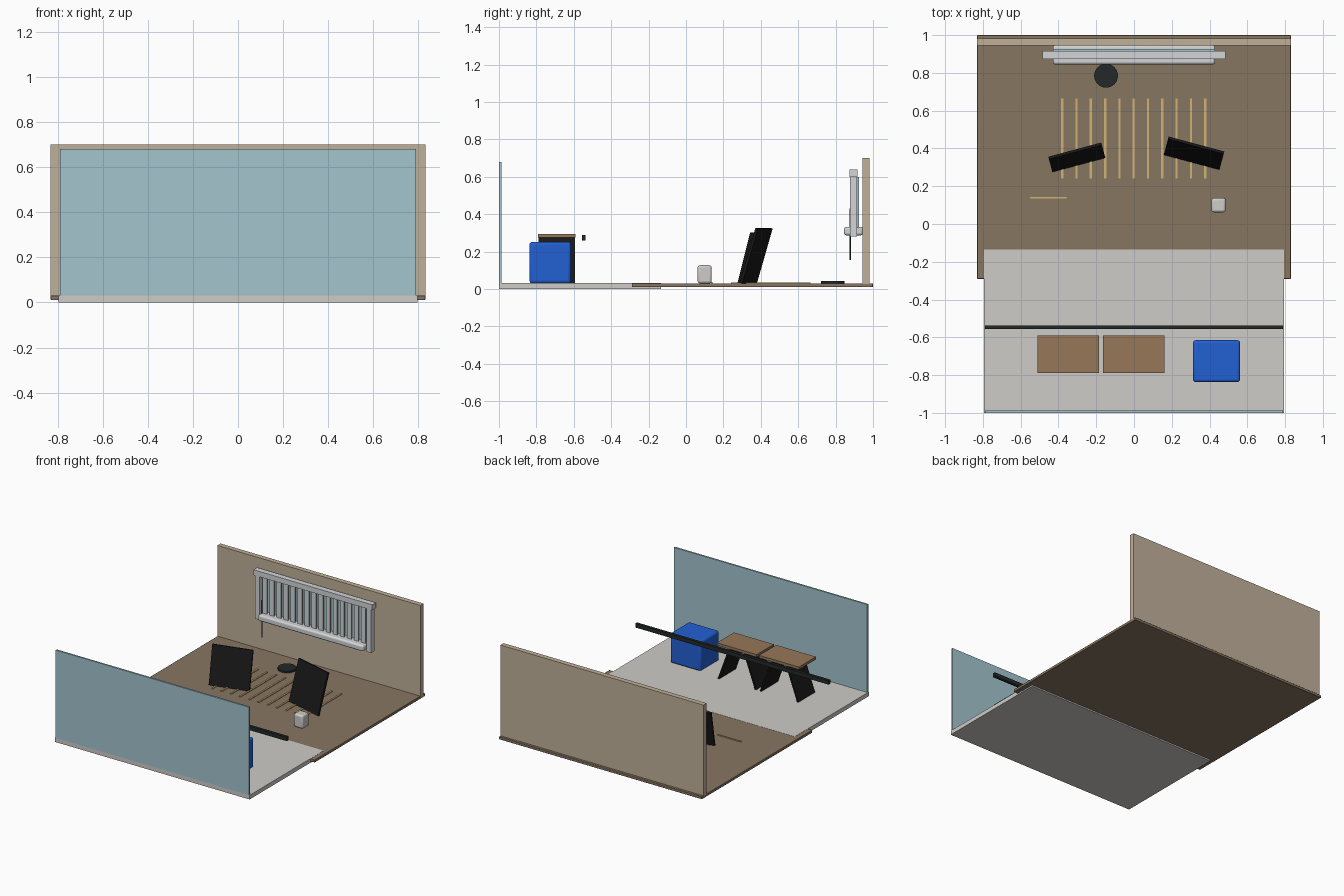
import bpy
import math
from mathutils import Matrix, Vector

if "Cube" in bpy.data.objects:
    bpy.data.objects.remove(bpy.data.objects["Cube"], do_unlink=True)


def material(name, r, g, b):
    """Flat colour given as sRGB bytes, stored as linear values."""
    lin = [((c / 255 + 0.055) / 1.055) ** 2.4 for c in (r, g, b)] + [1]
    m = bpy.data.materials.new(name)
    m.use_nodes = True
    m.diffuse_color = lin
    m.node_tree.nodes["Principled BSDF"].inputs["Base Color"].default_value = lin
    return m


BROWN = material("brown_floor", 135, 118, 97)
BEIGE = material("beige_wall", 192, 177, 154)
GREY = material("pale_grey", 205, 204, 200)
WHITE = material("cool_white", 211, 213, 214)
GLASS = material("pale_blue_glass", 163, 197, 206)
BLACK = material("black", 24, 24, 24)
CHARCOAL = material("charcoal", 36, 40, 40)
BLUE = material("bright_blue", 34, 96, 212)
WOOD = material("table_wood", 150, 119, 89)
GOLD = material("light_gold", 208, 178, 118)


def finish(name, mat, bevel=0, segments=3):
    ob = bpy.context.object
    ob.name = name
    ob.data.materials.append(mat)
    if bevel:
        mod = ob.modifiers.new("rounded_edges", "BEVEL")
        mod.width, mod.segments = bevel, segments
        bpy.ops.object.shade_smooth_by_angle()
    return ob


def box(name, mat, x, y, z, bevel=0, segments=3):
    """Axis-aligned box from its (low, high) range on each axis."""
    bpy.ops.mesh.primitive_cube_add(size=1)
    ob = bpy.context.object
    size = [b - a for a, b in (x, y, z)]
    mid = [(a + b) / 2 for a, b in (x, y, z)]
    ob.data.transform(Matrix.Diagonal(size + [1]))
    ob.location = mid
    return finish(name, mat, bevel, segments)


def slab(name, mat, centre, size, turn=0, lean=0, splay=0):
    """Thin panel turned about z, leaned back about its own x, splayed about y."""
    bpy.ops.mesh.primitive_cube_add(size=1)
    ob = bpy.context.object
    ob.data.transform(Matrix.Diagonal(list(size) + [1]))
    ob.matrix_world = (Matrix.Translation(Vector(centre))
                       @ Matrix.Rotation(turn, 4, "Z")
                       @ Matrix.Rotation(splay, 4, "Y")
                       @ Matrix.Rotation(-lean, 4, "X"))
    return finish(name, mat)


def cylinder(name, mat, centre, radius, depth, sides):
    bpy.ops.mesh.primitive_cylinder_add(vertices=sides, radius=radius, depth=depth,
                                        location=centre)
    finish(name, mat)
    bpy.ops.object.shade_smooth_by_angle()


# Floors and walls
box("rear_floor", BROWN, (-0.83, 0.83), (-0.29, 1), (0.01, 0.03), 0.003, 2)
box("front_floor", GREY, (-0.795, 0.795), (-1, -0.135), (0, 0.031))
box("rear_wall", BEIGE, (-0.83, 0.83), (0.945, 0.982), (0.012, 0.7))
box("front_glass", GLASS, (-0.79, 0.79), (-1, -0.987), (0.03, 0.68))
box("divider_bar", CHARCOAL, (-0.79, 0.79), (-0.557, -0.537), (0.26, 0.29))

# Two tables on splayed panel legs
for side, cx in (("right", -0.347), ("left", -0.002)):
    box(side + "_table_top", WOOD, (cx - 0.163, cx + 0.163), (-0.79, -0.59), (0.275, 0.295))
    for end, s in (("inner", 1), ("outer", -1)):
        slab(f"{side}_table_{end}_leg", BLACK, (cx + s * 0.107, -0.69, 0.153),
             (0.012, 0.195, 0.262), splay=-s * math.atan2(0.09, 0.245))

# Blue storage cube and small pale stool
box("storage_cube", BLUE, (0.312, 0.562), (-0.837, -0.615), (0.03, 0.252), 0.015)
box("small_stool", GREY, (0.41, 0.485), (0.062, 0.137), (0.03, 0.127), 0.012)

# Leaning boards
slab("right_board", BLACK, (-0.303, 0.353, 0.165), (0.29, 0.014, 0.282),
     turn=math.radians(15), lean=math.radians(14.5))
slab("left_board", BLACK, (0.318, 0.375, 0.178), (0.305, 0.014, 0.306),
     turn=math.radians(-15), lean=math.radians(16.5))

# Floor strips and disc
for i in range(11):
    x = -0.38 + i * 0.0757
    box(f"floor_strip_{i + 1}", GOLD, (x - 0.006, x + 0.006), (0.24, 0.665), (0.029, 0.036))
box("loose_strip", GOLD, (-0.55, -0.358), (0.136, 0.142), (0.029, 0.037))
cylinder("floor_disc", CHARCOAL, (-0.148, 0.785, 0.036), 0.063, 0.013, 32)

# Window: frame, sill, pane, vertical slats and control rod
for side, s in (("right", -1), ("left", 1)):
    box(side + "_window_stile", WHITE, sorted((s * 0.437, s * 0.475)), (0.876, 0.914), (0.28, 0.61))
box("window_head", WHITE, (-0.485, 0.485), (0.874, 0.916), (0.6, 0.64))
box("window_sill", WHITE, (-0.43, 0.43), (0.845, 0.946), (0.287, 0.332), 0.012)
box("window_pane", GLASS, (-0.43, 0.43), (0.917, 0.926), (0.31, 0.6))
for i in range(15):
    x = -0.403 + i * 0.0575
    box(f"window_slat_{i + 1}", WHITE, (x - 0.018, x + 0.018), (0.887, 0.897), (0.32, 0.61))
cylinder("control_rod", CHARCOAL, (-0.42, 0.879, 0.293), 0.004, 0.275, 10)
